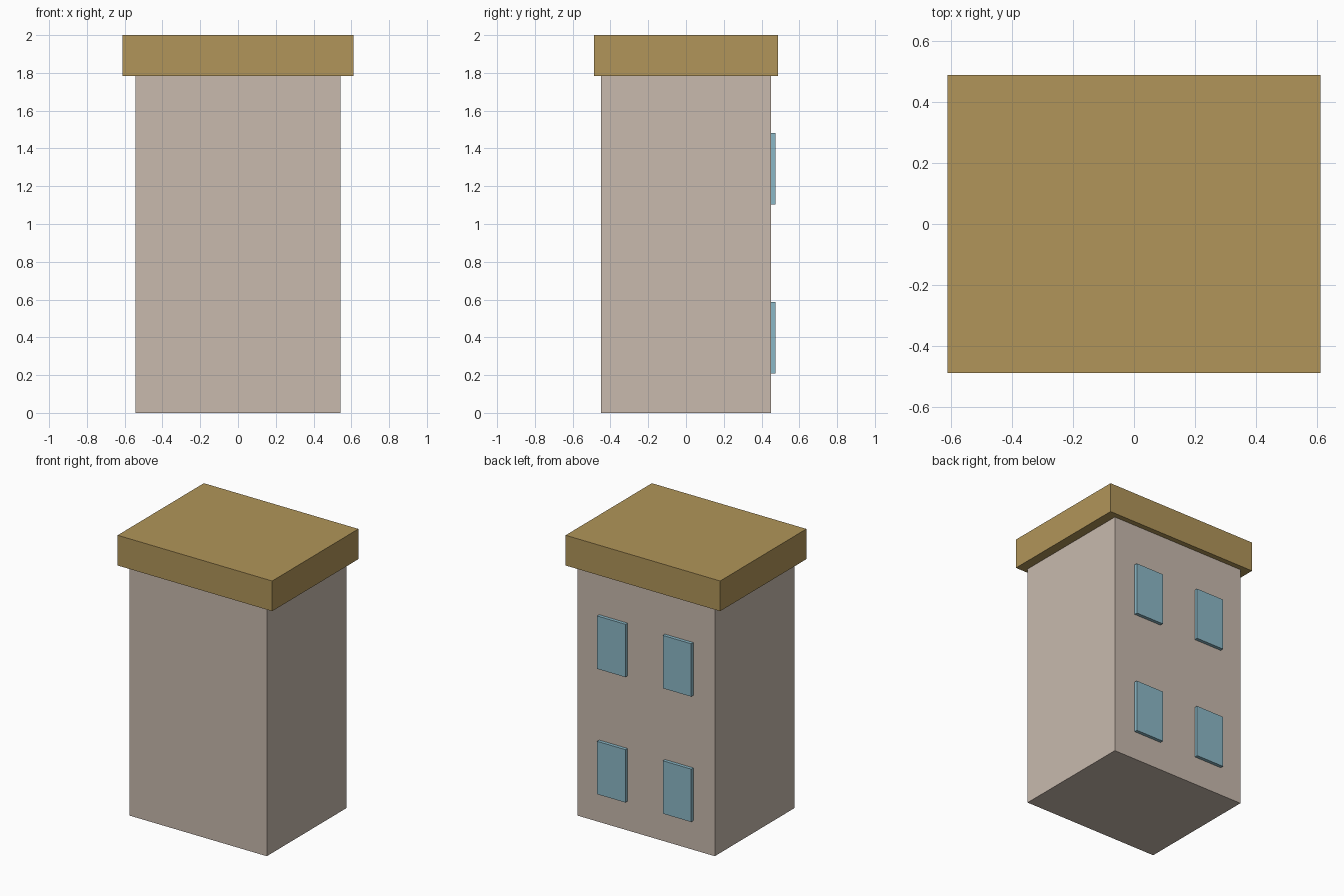
import bpy
import bmesh
from mathutils import Vector

cube = bpy.data.objects.get("Cube")
if cube:
    bpy.data.objects.remove(cube, do_unlink=True)


def make_material(name, rgb):
    mat = bpy.data.materials.new(name)
    mat.use_nodes = True
    colour = (*rgb, 1.0)
    mat.diffuse_color = colour
    mat.node_tree.nodes["Principled BSDF"].inputs["Base Color"].default_value = colour
    return mat


def add_box(name, low, high, mat):
    """Box between two opposite corners."""
    low, high = Vector(low), Vector(high)
    bm = bmesh.new()
    bmesh.ops.create_cube(bm, size=1)
    bmesh.ops.scale(bm, vec=high - low, verts=bm.verts)
    mesh = bpy.data.meshes.new(name)
    bm.to_mesh(mesh)
    bm.free()
    mesh.materials.append(mat)
    obj = bpy.data.objects.new(name, mesh)
    obj.location = (low + high) / 2
    bpy.context.collection.objects.link(obj)
    return obj


wall_mat = make_material("beige wall", (0.58, 0.49, 0.42))
roof_mat = make_material("ochre roof", (0.44, 0.30, 0.10))
glass_mat = make_material("pale blue glass", (0.26, 0.48, 0.57))

WALL_X, WALL_Y, WALL_TOP = 0.542, 0.449, 1.784
ROOF_X, ROOF_Y = 0.611, 0.487

# Tower body and overhanging roof slab
add_box("walls", (-WALL_X, -WALL_Y, 0), (WALL_X, WALL_Y, WALL_TOP), wall_mat)
add_box("roof_slab", (-ROOF_X, -ROOF_Y, WALL_TOP), (ROOF_X, ROOF_Y, 2), roof_mat)

# Two storeys of paired windows standing proud of the back wall
WIN_W, WIN_H, WIN_OUT = 0.224, 0.378, 0.024
for storey, sill in (("lower", 0.208), ("upper", 1.104)):
    for side, x in (("left", 0.26), ("right", -0.26)):
        add_box(f"{storey}_{side}_window",
                (x - WIN_W / 2, WALL_Y - WIN_OUT, sill),
                (x + WIN_W / 2, WALL_Y + WIN_OUT, sill + WIN_H), glass_mat)
